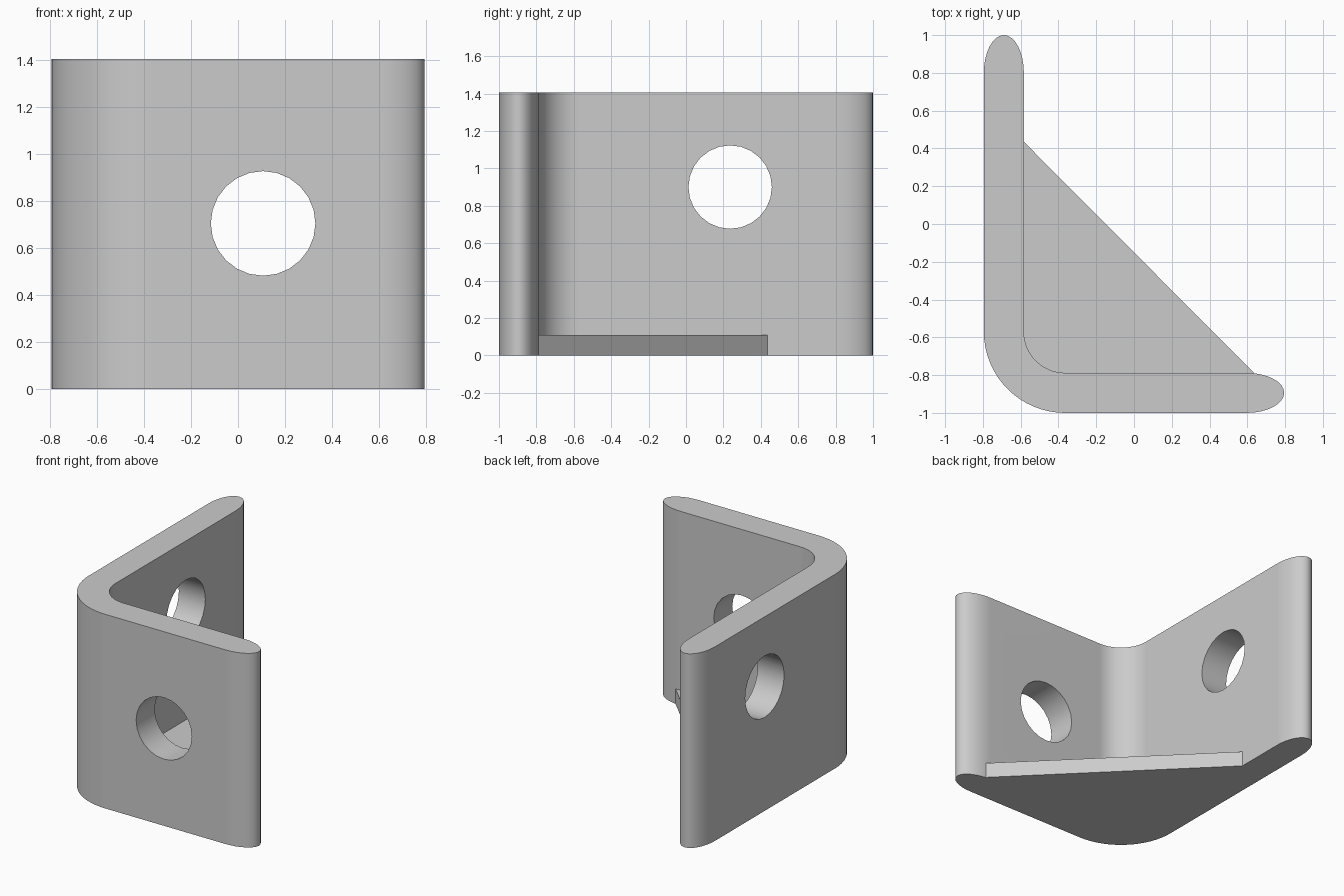
import bpy, bmesh, math
from mathutils import Vector

if "Cube" in bpy.data.objects:
    bpy.data.objects.remove(bpy.data.objects["Cube"])

HEIGHT = 1.405
PLATE_H = 0.11
THICK = 0.212
RADIUS = 0.43          # outer bend radius
BEND = (-0.365, -0.57)  # bend centre

grey = bpy.data.materials.new("plain grey")
grey.use_nodes = True
grey.diffuse_color = (0.6, 0.6, 0.6, 1)
grey.node_tree.nodes["Principled BSDF"].inputs["Base Color"].default_value = (0.6, 0.6, 0.6, 1)


def arc(centre, rx, ry, start, end, steps=16):
    """Points along an elliptical arc, angles in degrees."""
    pts = []
    for i in range(steps + 1):
        a = math.radians(start + (end - start) * i / steps)
        pts.append((centre[0] + rx * math.cos(a), centre[1] + ry * math.sin(a)))
    return pts


def extrude(name, outline, height):
    """Prism with the given counter-clockwise outline, standing on the ground."""
    bm = bmesh.new()
    face = bm.faces.new([bm.verts.new((x, y, 0)) for x, y in outline])
    top = bmesh.ops.extrude_face_region(bm, geom=[face])["geom"]
    bmesh.ops.translate(bm, vec=(0, 0, height),
                        verts=[g for g in top if isinstance(g, bmesh.types.BMVert)])
    bmesh.ops.recalc_face_normals(bm, faces=bm.faces)
    mesh = bpy.data.meshes.new(name)
    bm.to_mesh(mesh)
    bm.free()
    mesh.materials.append(grey)
    obj = bpy.data.objects.new(name, mesh)
    bpy.context.collection.objects.link(obj)
    return obj


def activate(obj):
    bpy.ops.object.select_all(action="DESELECT")
    obj.select_set(True)
    bpy.context.view_layer.objects.active = obj


def drill(obj, centre, axis):
    """Cut a round bolt hole through one wall."""
    bpy.ops.mesh.primitive_cylinder_add(vertices=24, radius=0.223, depth=0.5, location=centre)
    cutter = bpy.context.object
    cutter.rotation_euler = Vector(axis).to_track_quat("Z", "Y").to_euler()
    cutter.hide_render = True
    cutter.data.materials.append(grey)
    bpy.context.view_layer.update()
    activate(obj)
    mod = obj.modifiers.new("hole", "BOOLEAN")
    mod.operation = "DIFFERENCE"
    mod.solver = "EXACT"
    mod.object = cutter
    bpy.ops.object.modifier_apply(modifier=mod.name)
    bpy.data.objects.remove(cutter)


# Bent angle bracket with rounded wall ends
half = THICK / 2
inner = RADIUS - THICK
inner_bend = arc(BEND, inner, inner, 270, 180)
outline = (arc(BEND, RADIUS, RADIUS, 180, 270)
           + arc((0.595, -1 + half), 0.2, half, -90, 90)
           + inner_bend
           + arc((BEND[0] - RADIUS + half, 0.8), half, 0.2, 0, 180))
bracket = extrude("angle_bracket", outline, HEIGHT)
drill(bracket, (0.107, -1 + half, 0.705), (0, 1, 0))
drill(bracket, (BEND[0] - RADIUS + half, 0.236, 0.9), (1, 0, 0))
activate(bracket)
bpy.ops.object.shade_smooth_by_angle(angle=math.radians(30))
weighted = bracket.modifiers.new("clean_shading", "WEIGHTED_NORMAL")
weighted.keep_sharp = True

# Triangular gusset plate filling the bottom of the inner corner
inner_x, inner_y = BEND[0] - inner, BEND[1] - inner
gusset = extrude("gusset_plate",
                 inner_bend[::-1] + [(0.635, inner_y), (inner_x, 0.435)], PLATE_H)
activate(gusset)
bpy.ops.object.shade_smooth_by_angle(angle=math.radians(30))
